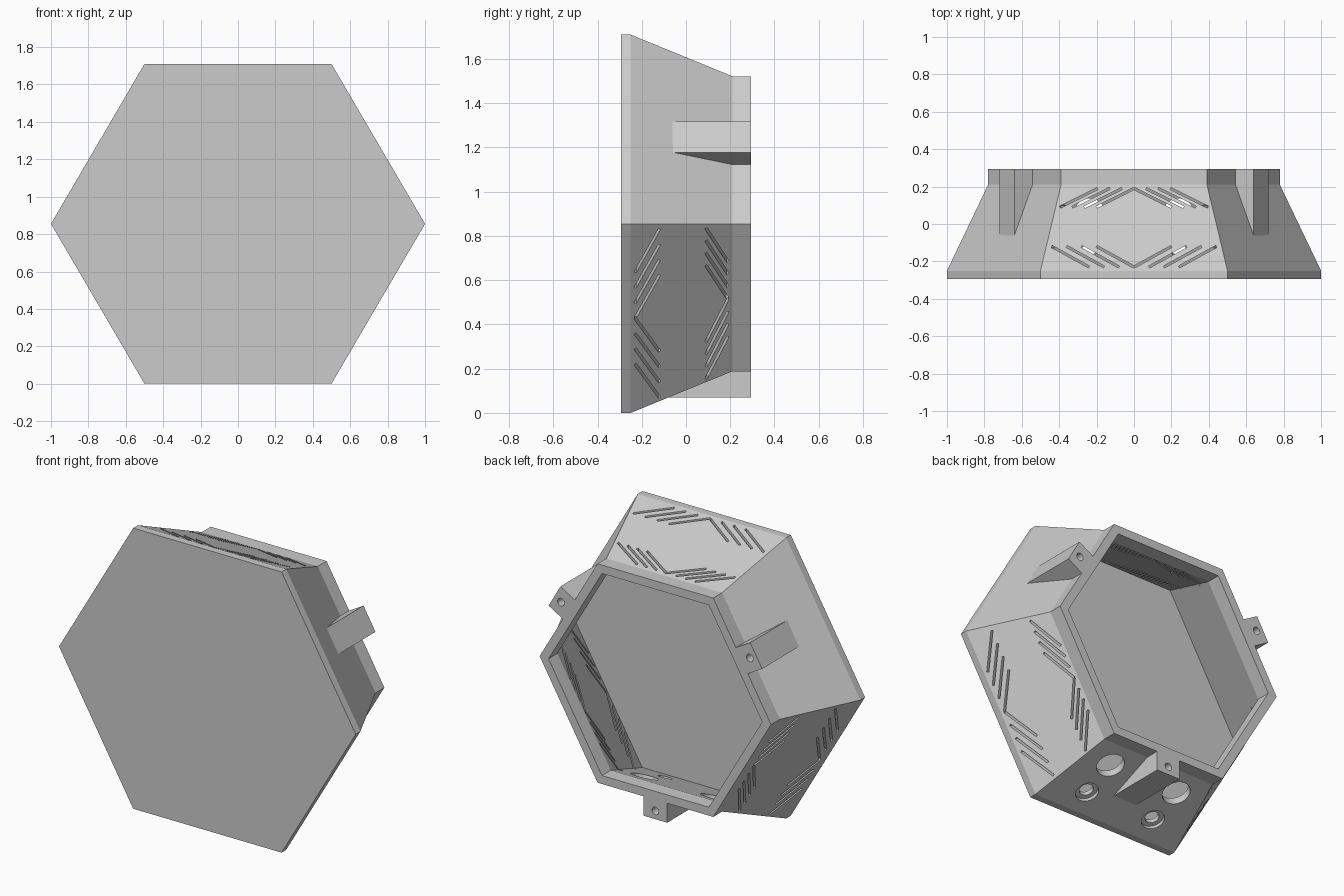
import bpy, bmesh, math
from mathutils import Matrix, Vector

cube = bpy.data.objects.get("Cube")
if cube:
    bpy.data.objects.remove(cube, do_unlink=True)

CENTRE_Z = 0.855
APOTHEM = 0.855
TAPER = math.atan2(0.19, 0.46)

grey = bpy.data.materials.new("grey plastic")
grey.use_nodes = True
grey.diffuse_color = (0.6, 0.6, 0.6, 1)
grey.node_tree.nodes["Principled BSDF"].inputs["Base Color"].default_value = (0.6, 0.6, 0.6, 1)


def finish(name, bm):
    """Turn a bmesh into an object at the hexagon's centre height."""
    bmesh.ops.recalc_face_normals(bm, faces=bm.faces)
    mesh = bpy.data.meshes.new(name)
    bm.to_mesh(mesh)
    bm.free()
    mesh.materials.append(grey)
    obj = bpy.data.objects.new(name, mesh)
    obj.location.z = CENTRE_Z
    bpy.context.collection.objects.link(obj)
    return obj


def side(k):
    """Turn from the top side to side k of the hexagon."""
    return Matrix.Rotation(math.radians(60 * k), 4, 'Y')


def wall_radius(y):
    return APOTHEM - (y + 0.25) * math.tan(TAPER)


def cylinder(bm, matrix, radius, depth):
    bmesh.ops.create_cone(bm, cap_ends=True, segments=32, radius1=radius,
                          radius2=radius, depth=depth, matrix=matrix)


# Hollow tapered hexagonal housing, open at the back
bm = bmesh.new()
corners = [(1, 0), (0.5, APOTHEM), (-0.5, APOTHEM),
           (-1, 0), (-0.5, -APOTHEM), (0.5, -APOTHEM)]
profile = [(-0.295, 1), (-0.25, 1), (0.21, 0.78), (0.295, 0.78),
           (0.295, 0.72), (0.21, 0.72), (-0.25, 0.94)]
rings = [[bm.verts.new((x * s, y, z * s)) for x, z in corners] for y, s in profile]
for a, b in zip(rings, rings[1:]):
    for i in range(6):
        j = (i + 1) % 6
        bm.faces.new((a[i], a[j], b[j], b[i]))
bm.faces.new(rings[0])
bm.faces.new(rings[-1])
housing = finish("housing", bm)

# Screw bosses on alternate sides, merged into the wall
bm = bmesh.new()
outline = [(0.295, 0.64), (0.21, 0.64), (-0.08, 0.76), (-0.08, 0.785), (0.295, 0.785)]
for k in (1, 3, 5):
    ends = [[bm.verts.new(side(k) @ Vector((x, y, r))) for y, r in outline]
            for x in (-0.08, 0.08)]
    bm.faces.new(ends[0])
    bm.faces.new(ends[1])
    for i in range(5):
        j = (i + 1) % 5
        bm.faces.new((ends[0][i], ends[0][j], ends[1][j], ends[1][i]))
bosses = finish("screw_bosses", bm)

# Chevron ventilation slots on the other sides
bm = bmesh.new()
for k in (0, 2, 4):
    for y_in, y_out, pitch in ((0.19, 0.09, 0.065), (-0.23, -0.12, 0.08)):
        for n in range(4):
            for sign in (-1, 1):
                start = Vector((sign * n * pitch, y_in, 0))
                end = Vector((sign * (n * pitch + 0.2), y_out, 0))
                d = end - start
                mid = (start + end) / 2
                mid.z = wall_radius(mid.y) - 0.03
                m = (side(k) @ Matrix.Translation(mid)
                     @ Matrix.Rotation(math.atan2(d.y, d.x), 4, 'Z')
                     @ Matrix.Diagonal((d.length, 0.012, 0.22, 1)))
                bmesh.ops.create_cube(bm, size=1, matrix=m)
slots = finish("slot_cutter", bm)

# Blind screw holes, and button holes in the underside
bm = bmesh.new()
for k in (1, 3, 5):
    cylinder(bm, side(k) @ Matrix.Translation((0, 0.25, 0.735))
             @ Matrix.Rotation(math.pi / 2, 4, 'X'), 0.023, 0.2)
for x in (-0.237, 0.237):
    for y, radius, depth in ((0.08, 0.08, 0.2), (-0.12, 0.04, 0.2), (-0.12, 0.066, 0.04)):
        cylinder(bm, side(3) @ Matrix.Translation((x, y, wall_radius(y)))
                 @ Matrix.Rotation(-TAPER, 4, 'X'), radius, depth)
holes = finish("hole_cutter", bm)

# Merge the bosses, then cut the openings
bpy.context.view_layer.objects.active = housing
housing.select_set(True)
for tool, operation in ((bosses, 'UNION'), (slots, 'DIFFERENCE'), (holes, 'DIFFERENCE')):
    tool.hide_render = True
    mod = housing.modifiers.new(tool.name, 'BOOLEAN')
    mod.object = tool
    mod.operation = operation
    mod.solver = 'EXACT'
    mod.use_self = True
    bpy.ops.object.modifier_apply(modifier=mod.name)
    bpy.data.objects.remove(tool, do_unlink=True)
bpy.ops.object.shade_smooth_by_angle(angle=math.radians(20))
